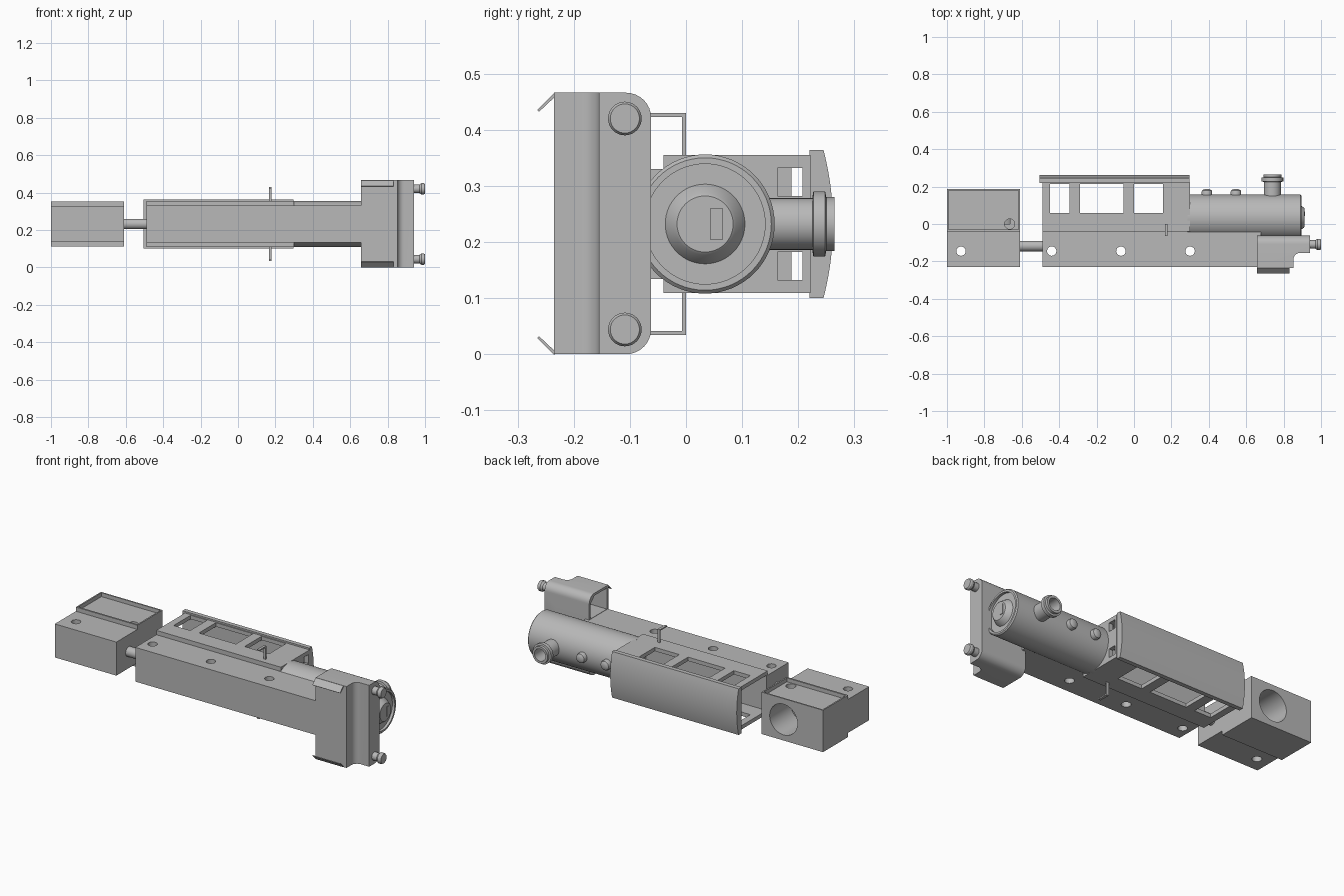
import bpy, bmesh, math
from mathutils import Vector

old = bpy.data.objects.get("Cube")
if old:
    bpy.data.objects.remove(old, do_unlink=True)

grey = bpy.data.materials.new("plain grey")
grey.use_nodes = True
grey.diffuse_color = (0.48, 0.48, 0.48, 1)
grey.node_tree.nodes["Principled BSDF"].inputs["Base Color"].default_value = (0.48, 0.48, 0.48, 1)

MID = 0.232      # centre plane of the engine, which lies on its side
X, Y, Z = Vector((1, 0, 0)), Vector((0, 1, 0)), Vector((0, 0, 1))


def finish(name, bm):
    bmesh.ops.recalc_face_normals(bm, faces=bm.faces)
    mesh = bpy.data.meshes.new(name)
    bm.to_mesh(mesh)
    bm.free()
    mesh.materials.append(grey)
    obj = bpy.data.objects.new(name, mesh)
    bpy.context.collection.objects.link(obj)
    return obj


def prism(name, points, axis, a, b):
    """Extrude a closed outline along x (y, z points) or z (x, y points)."""
    bm = bmesh.new()
    place = (lambda p: (a, *p)) if axis == X else (lambda p: (*p, a))
    face = bm.faces.new([bm.verts.new(place(p)) for p in points])
    out = bmesh.ops.extrude_face_region(bm, geom=[face])
    moved = [v for v in out["geom"] if isinstance(v, bmesh.types.BMVert)]
    bmesh.ops.translate(bm, verts=moved, vec=axis * (b - a))
    return finish(name, bm)


def box(name, x, y, z):
    return prism(name, [(x[0], y[0]), (x[1], y[0]), (x[1], y[1]), (x[0], y[1])], Z, *z)


def lathe(name, origin, axis, profile, sides=48):
    """Spin (radius, height) points around an axis and cap both ends."""
    bm = bmesh.new()
    turn = Z.rotation_difference(axis)
    rings = []
    for r, h in profile:
        angles = [2 * math.pi * i / sides for i in range(sides)]
        rings.append([bm.verts.new(Vector(origin) + turn @ Vector((r * math.cos(t), r * math.sin(t), h)))
                      for t in angles])
    for low, high in zip(rings, rings[1:]):
        for i in range(sides):
            j = (i + 1) % sides
            bm.faces.new((low[i], low[j], high[j], high[i]))
    bm.faces.new(rings[0])
    bm.faces.new(rings[-1])
    return finish(name, bm)


def combine(obj, others, operation="DIFFERENCE"):
    for other in others:
        mod = obj.modifiers.new("cut", "BOOLEAN")
        mod.operation, mod.solver, mod.object = operation, "EXACT", other
        bpy.context.view_layer.objects.active = obj
        bpy.ops.object.modifier_apply(modifier=mod.name)
        bpy.data.objects.remove(other, do_unlink=True)
    return obj


def arc(cx, cy, r, start, end, steps=8):
    return [(cx + r * math.cos(math.radians(start + (end - start) * i / steps)),
             cy + r * math.sin(math.radians(start + (end - start) * i / steps))) for i in range(steps + 1)]


def across(half):
    return (MID - half, MID + half)


def side_hole(x):
    return lathe("hole_cutter", (x, -0.145, 0), Z, [(0.025, 0), (0.025, 0.5)], 32)


# Chassis with holes through its sides
chassis = box("chassis", (-0.49, 0.68), (-0.23, -0.04), across(0.098))
combine(chassis, [side_hole(x) for x in (-0.44, -0.07, 0.3)])
box("boiler_saddle", (0.29, 0.66), (-0.045, -0.022), across(0.098))

# Tender: narrow frame, wide body, rim on one side, round filler opening
tender_frame = box("tender_frame", (-1, -0.61), (-0.23, -0.04), across(0.096))
combine(tender_frame, [side_hole(-0.925)])
tender_body = box("tender_body", (-1, -0.61), (-0.04, 0.188), across(0.12))
combine(tender_body, [
    box("recess_cutter", (-0.992, -0.618), (-0.03, 0.18), (MID + 0.098, 0.5)),
    lathe("filler_cutter", (-0.75, 0.0, MID), Y, [(0.088, 0), (0.088, 0.3)]),
    lathe("pin_cutter", (-0.665, 0.0, 0.25), Z, [(0.027, 0), (0.027, 0.2)], 32)])
lathe("coupling_bar", (-0.63, -0.118, MID), X, [(0.028, 0), (0.028, 0.16)], 32)

# Cab: hollow walls, open rear, side windows and two front windows
cab = box("cab", (-0.49, 0.3), (-0.04, 0.222), across(0.123))
cutters = [box("room_cutter", (-0.6, 0.275), (-0.03, 0.3), across(0.101))]
for x in ((-0.45, -0.345), (-0.29, -0.055), (0.0, 0.155)):
    cutters.append(box("window_cutter", x, (0.06, 0.214), (0, 0.5)))
for side in (-1, 1):
    cutters.append(box("front_window_cutter", (0.25, 0.35), (0.163, 0.208),
                       sorted((MID + side * 0.05, MID + side * 0.1))))
combine(cab, cutters)

# Arched roof
half, rise = 0.132, 0.017
radius = (half ** 2 + rise ** 2) / (2 * rise)
spread = math.degrees(math.asin(half / radius))
curve = arc(0.262 - radius, MID, radius, -spread, spread, 16)
prism("cab_roof", [(0.22, MID - half)] + curve + [(0.22, MID + half)], X, -0.505, 0.297)

# Boiler with a recessed front and raised door
lathe("boiler", (0.285, 0.034, MID), X,
      [(0.124, 0), (0.124, 0.604), (0.118, 0.61), (0.107, 0.61), (0.107, 0.595),
       (0.071, 0.595), (0.055, 0.622), (0.05, 0.626)], 64)
box("door_plate", (0.908, 0.914), (0.043, 0.066), across(0.028))

# Chimney and domes
lathe("chimney", (0.74, 0.1, MID), Y,
      [(0.046, 0), (0.046, 0.125), (0.058, 0.127), (0.058, 0.148), (0.048, 0.15),
       (0.048, 0.165), (0.035, 0.165), (0.035, 0.08)])
for x in (0.39, 0.545):
    lathe("boiler_dome", (x, 0.14, MID), Y,
          [(0.028, 0), (0.028, 0.032), (0.025, 0.04), (0.017, 0.045), (0.006, 0.047)], 32)

# Front housing: stepped side outline, rounded upper corners, pockets open to the rear
WIDE = 0.233
outline = [(0.657, -0.235), (0.852, -0.235)] + arc(0.887, -0.19, 0.035, 180, 90)
outline += [(0.94, -0.155), (0.94, -0.062), (0.657, -0.062)]
housing = prism("front_housing", outline, Z, 0, 2 * WIDE)
rounded = [(-0.3, 0.0)] + arc(-0.107, 0.045, 0.045, -90, 0)
rounded += arc(-0.107, 2 * WIDE - 0.045, 0.045, 0, 90) + [(-0.3, 2 * WIDE)]
combine(housing, [prism("corner_cutter", rounded, X, 0.6, 1)], "INTERSECT")
for side in (-1, 1):
    near, far = MID + side * 0.1, MID + side * 0.22
    pocket = [(-0.222, near), (-0.222, far), (-0.11, far), (-0.076, far - side * 0.034), (-0.076, near)]
    combine(housing, [prism("pocket_cutter", pocket, X, 0.6, 0.83)])

# Paired parts on both sides: flaps, buffers and hand rails
for side in (-1, 1):
    def pt(y, z):
        return (y, MID + side * z)
    prism("lower_flap", [pt(-0.235, 0.233), pt(-0.265, 0.203), pt(-0.262, 0.2), pt(-0.23, 0.23)],
          X, 0.657, 0.832)
    lathe("buffer", (0.93, -0.109, MID + side * 0.188), X,
          [(0.023, 0), (0.023, 0.04), (0.03, 0.05), (0.03, 0.064), (0.026, 0.07)], 32)
    prism("hand_rail", [pt(-0.064, 0.198), pt(0.0, 0.198), pt(0.0, 0.09), pt(-0.007, 0.09),
                        pt(-0.007, 0.191), pt(-0.064, 0.191)], X, 0.165, 0.18)

# Smooth curved surfaces, keep edges sharp
bpy.ops.object.select_all(action="DESELECT")
for obj in bpy.context.scene.objects:
    if obj.type == "MESH":
        obj.select_set(True)
        bpy.context.view_layer.objects.active = obj
bpy.ops.object.shade_smooth_by_angle(angle=math.radians(30))
